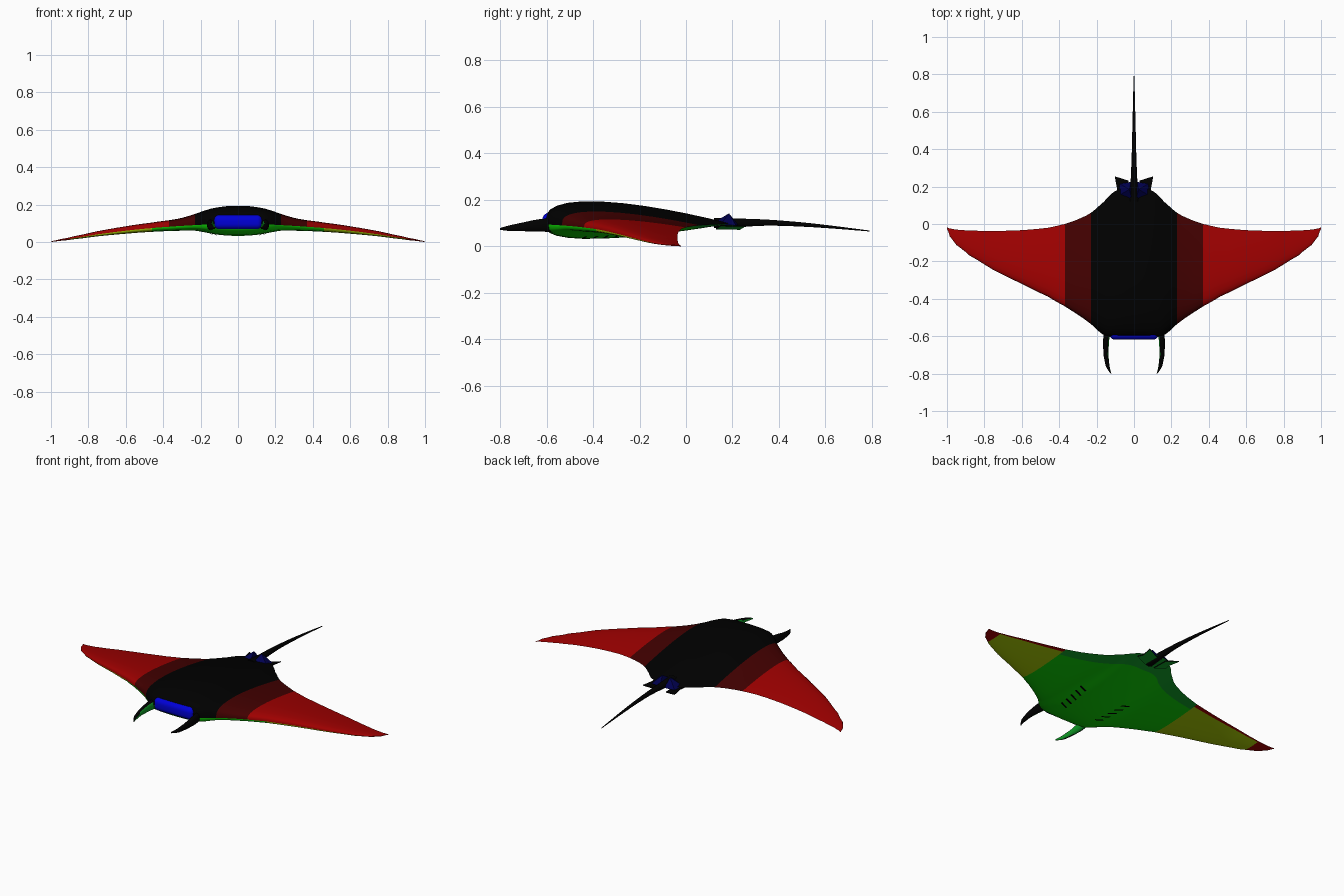
import bpy, bmesh, math
from mathutils import Vector

cube = bpy.data.objects.get("Cube")
if cube:
    bpy.data.objects.remove(cube, do_unlink=True)


def material(name, *rgb):
    m = bpy.data.materials.new(name)
    m.use_nodes = True
    m.diffuse_color = (*rgb, 1)
    m.node_tree.nodes["Principled BSDF"].inputs["Base Color"].default_value = (*rgb, 1)
    return m


BLACK = material("back_black", 0, 0, 0)
MAROON = material("shoulder_maroon", .055, 0, 0)
RED = material("wing_red", .35, 0, 0)
GREEN = material("belly_green", .004, .62, .001)
DARK_GREEN = material("rear_belly_dark_green", .005, .34, .02)
OLIVE = material("underwing_olive", .38, .58, .001)
BLUE = material("mouth_blue", 0, 0, .68)
NAVY = material("fin_navy", 0, 0, .08)


def finish(name, bm, mats, angle=40):
    bmesh.ops.remove_doubles(bm, verts=bm.verts, dist=.0002)
    bmesh.ops.recalc_face_normals(bm, faces=bm.faces)
    me = bpy.data.meshes.new(name)
    bm.to_mesh(me)
    bm.free()
    for m in mats:
        me.materials.append(m)
    ob = bpy.data.objects.new(name, me)
    bpy.context.collection.objects.link(ob)
    bpy.ops.object.select_all(action='DESELECT')
    ob.select_set(True)
    bpy.context.view_layer.objects.active = ob
    bpy.ops.object.shade_smooth_by_angle(angle=math.radians(angle))
    return ob


# Body stations from centre to wing tip: x, front y, back y, edge z, rise, drop
HALF = [
    (0, -.605, .19, .098, .096, .066),
    (.06, -.605, .19, .098, .094, .064),
    (.11, -.605, .17, .097, .088, .058),
    (.16, -.595, .12, .094, .08, .046),
    (.23, -.535, .06, .09, .06, .03),
    (.3, -.485, .025, .086, .043, .026),
    (.37, -.44, 0, .081, .035, .023),
    (.46, -.388, -.02, .074, .03, .02),
    (.6, -.32, -.033, .06, .024, .016),
    (.75, -.247, -.037, .041, .017, .011),
    (.88, -.168, -.035, .02, .01, .006),
    (.95, -.112, -.03, .009, .006, .003),
    (.985, -.066, -.024, .004, .003, .002),
    (1, -.025, -.018, .001, .001, .001),
]
TABLE = [(-r[0], *r[1:]) for r in reversed(HALF[1:])] + HALF


def smooth_rows(table, steps=3):
    """Catmull-Rom refinement of the stations."""
    rows = []
    for i in range(len(table) - 1):
        a, b, c, d = (table[min(max(i + k, 0), len(table) - 1)] for k in (-1, 0, 1, 2))
        for s in range(steps):
            u = s / steps
            row = [q + .5 * u * (r - p + u * (2*p - 5*q + 4*r - e + u * (3*(q - r) + e - p)))
                   for p, q, r, e in zip(a, b, c, d)]
            row[0] = b[0] + (c[0] - b[0]) * u
            rows.append(row)
    return rows + [table[-1]]


def bulge(t):
    return t ** .32 * (1 - t) / .481


def surface(row, t, side):
    x, front, back, z, rise, drop = row
    return Vector((x, front + (back - front) * t,
                   z + bulge(t) * (rise if side > 0 else -drop)))


CHORD = [0, .008, .025, .06, .12, .2, .3, .42, .54, .66, .76, .85, .93, 1]


def body_material(x, t, side):
    if side > 0:
        return 0 if x < .23 else 1 if x < .37 else 2
    if x < .46:
        return 4 if t > .85 else 3
    return 2 if t > .9 or x > .9 else 5


rows = smooth_rows(TABLE)
bm = bmesh.new()
for side in (1, -1):
    grid = [[bm.verts.new(surface(r, t, side)) for t in CHORD] for r in rows]
    for i in range(len(rows) - 1):
        mid_x = abs(rows[i][0] + rows[i + 1][0]) / 2
        for j in range(len(CHORD) - 1):
            f = bm.faces.new((grid[i][j], grid[i + 1][j], grid[i + 1][j + 1], grid[i][j + 1]))
            f.material_index = body_material(mid_x, (CHORD[j] + CHORD[j + 1]) / 2, side)
finish("body", bm, [BLACK, MAROON, RED, GREEN, DARK_GREEN, OLIVE], 50)


# Tapered tubes: each ring is x, y, z, half width, half height
def tube(path, sides=16):
    bm = bmesh.new()
    rings = [[bm.verts.new((x + w * math.cos(a), y, z + h * math.sin(a)))
              for a in (math.tau * k / sides for k in range(sides))]
             for x, y, z, w, h in smooth_rows(path)]
    for p, q in zip(rings, rings[1:]):
        for k in range(sides):
            n = (k + 1) % sides
            bm.faces.new((p[k], p[n], q[n], q[k]))
    bm.faces.new(rings[0])
    bm.faces.new(rings[-1])
    return bm


finish("tail", tube([
    (0, .12, .1, .03, .022), (0, .2, .1, .02, .02), (0, .35, .102, .013, .013),
    (0, .55, .09, .008, .008), (0, .79, .066, .002, .002)]), [BLACK])

# Horn lobes beside the mouth, with green inner faces
for s, label in ((1, "left"), (-1, "right")):
    bm = tube([(s * x, y, z, w, h) for x, y, z, w, h in (
        (.14, -.55, .092, .018, .03), (.15, -.63, .09, .016, .027),
        (.15, -.7, .084, .013, .019), (.141, -.76, .078, .01, .012),
        (.122, -.8, .075, .002, .004))])
    bmesh.ops.recalc_face_normals(bm, faces=bm.faces)
    for f in bm.faces:
        f.material_index = int(f.normal.x * s < -.3 and f.normal.z < .45)
    finish(label + "_horn", bm, [BLACK, DARK_GREEN], 60)

# Mouth: a rounded bar across the front
bm = bmesh.new()
bmesh.ops.create_cube(bm, size=1)
for v in bm.verts:
    v.co = Vector((v.co.x * .26, v.co.y * .068 - .584, v.co.z * .076 + .106))
bmesh.ops.bevel(bm, geom=list(bm.edges), offset=.028, segments=5, profile=.5, affect='EDGES')
finish("mouth", bm, [BLUE])

# Fins around the tail root, green underneath
for s, label in ((1, "left"), (-1, "right")):
    # Low black fin, tilted up towards its outer edge
    bm = bmesh.new()
    points = [(.03, .13, .078), (.1, .15, .093), (.09, .185, .09), (.103, .255, .09),
              (.03, .232, .076)]
    face = bm.faces.new([bm.verts.new((s * x, y, z)) for x, y, z in points])
    ext = bmesh.ops.extrude_face_region(bm, geom=[face], use_keep_orig=True)
    for v in ext["geom"]:
        if isinstance(v, bmesh.types.BMVert):
            v.co.z -= .005
    bmesh.ops.recalc_face_normals(bm, faces=bm.faces)
    for f in bm.faces:
        f.material_index = int(f.normal.z < -.3)
    finish(label + "_pelvic_fin", bm, [BLACK, DARK_GREEN], 20)

    # Peaked navy fin above it
    bm = bmesh.new()
    for x, y, z in ((.012, .135, .112), (.085, .15, .094), (.075, .215, .09),
                    (.025, .185, .142), (.015, .225, .092), (.02, .14, .088)):
        bm.verts.new((s * x, y, z))
    bmesh.ops.convex_hull(bm, input=bm.verts)
    bmesh.ops.recalc_face_normals(bm, faces=bm.faces)
    for f in bm.faces:
        f.material_index = int(f.normal.z < -.5)
    finish(label + "_peaked_fin", bm, [NAVY, DARK_GREEN], 20)

# Gill slits on the belly, following its curve
bm = bmesh.new()
STEPS = 5
for s in (1, -1):
    for k in range(5):
        pairs = []
        for i in range(STEPS + 1):
            u = i / STEPS
            x = .1 + .006 * k + .048 * u
            j = max(n for n in range(len(HALF) - 1) if HALF[n][0] <= x)
            w = (x - HALF[j][0]) / (HALF[j + 1][0] - HALF[j][0])
            row = [p + (q - p) * w for p, q in zip(HALF[j], HALF[j + 1])]
            y = -.445 + .047 * k + .015 * u
            pair = []
            for dy in (-.006, .006):
                co = surface(row, (y + dy - row[1]) / (row[2] - row[1]), -1)
                pair.append(bm.verts.new((s * co.x, co.y, co.z - .004)))
            pairs.append(pair)
        for p, q in zip(pairs, pairs[1:]):
            bm.faces.new((p[0], p[1], q[1], q[0]))
slits = finish("gill_slits", bm, [BLACK])
for poly in slits.data.polygons:
    if poly.normal.z > 0:
        poly.flip()
